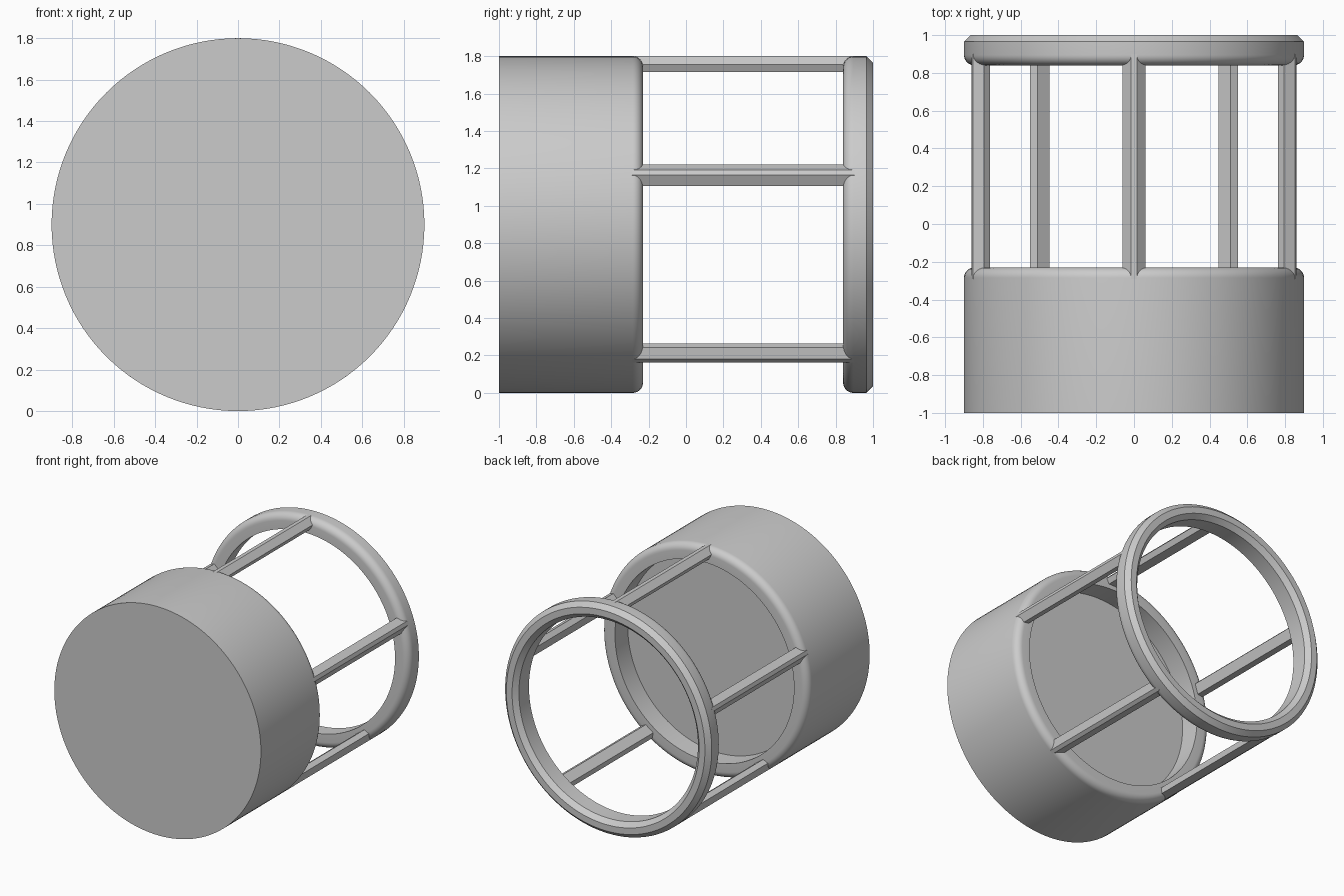
import bpy, bmesh, math

if "Cube" in bpy.data.objects:
    bpy.data.objects.remove(bpy.data.objects["Cube"])

CZ = 0.9      # height of the horizontal axis
SEG = 128


def finish(bm, name, smooth=True):
    bmesh.ops.recalc_face_normals(bm, faces=bm.faces)
    me = bpy.data.meshes.new(name)
    bm.to_mesh(me)
    bm.free()
    ob = bpy.data.objects.new(name, me)
    bpy.context.collection.objects.link(ob)
    if smooth:
        bpy.ops.object.select_all(action='DESELECT')
        ob.select_set(True)
        bpy.context.view_layer.objects.active = ob
        bpy.ops.object.shade_smooth_by_angle(angle=math.radians(30))
    return ob


def lathe(name, profile, closed):
    """Revolve (radius, y) points around the horizontal axis."""
    bm = bmesh.new()
    rings = []
    for r, y in profile:
        rings.append([bm.verts.new((r * math.cos(2 * math.pi * i / SEG), y,
                                    CZ + r * math.sin(2 * math.pi * i / SEG)))
                      for i in range(SEG)])
    pairs = list(zip(rings, rings[1:]))
    if closed:
        pairs.append((rings[-1], rings[0]))
    else:
        bm.faces.new(rings[0])
        bm.faces.new(rings[-1])
    for a, b in pairs:
        for i in range(SEG):
            j = (i + 1) % SEG
            bm.faces.new((a[i], a[j], b[j], b[i]))
    return finish(bm, name)


def rounded(y_end, direction, rad=0.055, n=8):
    """Outer rim corner curving from the side wall onto the end face."""
    return [(0.9 - rad + rad * math.cos(t), y_end - direction * rad * (1 - math.sin(t)))
            for t in (math.pi / 2 * k / n for k in range(n + 1))]


# Drum body with a rounded rim and a shallow recess
lathe("drum_body", [(0.9, -1.0)] + rounded(-0.23, 1) + [(0.78, -0.23), (0.78, -0.39)], False)

# End ring: rounded towards the drum, chamfered on the outer end
lathe("end_ring", [(0.78, 0.965), (0.815, 1.0), (0.865, 1.0), (0.9, 0.965)]
      + rounded(0.84, -1) + [(0.78, 0.84)], True)

# Five faceted bars joining drum and ring
section = [(0.015, 0.9), (0.06, 0.855), (0.04, 0.815),
           (-0.04, 0.815), (-0.06, 0.855), (-0.015, 0.9)]
for k in range(5):
    a = math.radians(90 + 72 * k)
    ca, sa = math.cos(a), math.sin(a)
    bm = bmesh.new()
    ends = [[bm.verts.new((r * ca - t * sa, y, CZ + r * sa + t * ca)) for t, r in section]
            for y in (-0.29, 0.9)]
    bm.faces.new(ends[0])
    bm.faces.new(ends[1])
    for i in range(6):
        j = (i + 1) % 6
        bm.faces.new((ends[0][i], ends[0][j], ends[1][j], ends[1][i]))
    finish(bm, f"cage_bar_{k + 1}", smooth=False)
